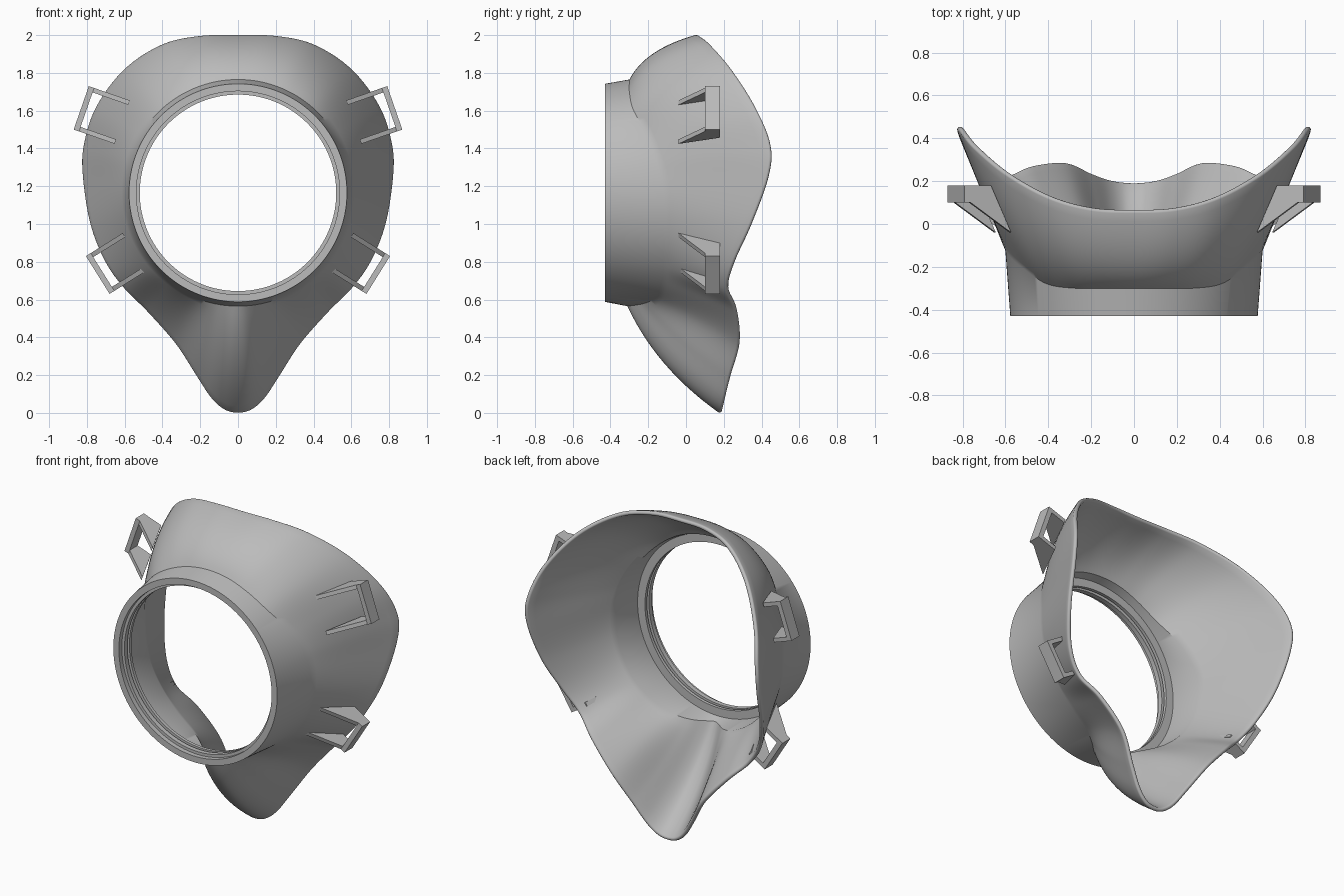
import bpy, bmesh, math
from mathutils import Vector

cube = bpy.data.objects.get("Cube")
if cube:
    bpy.data.objects.remove(cube, do_unlink=True)

grey = bpy.data.materials.new("plain grey")
grey.use_nodes = True
colour = (0.5, 0.5, 0.5, 1)
grey.diffuse_color = colour
grey.node_tree.nodes["Principled BSDF"].inputs["Base Color"].default_value = colour

CENTRE = 1.165      # height of the round opening
WALL = 0.025        # shell thickness


def make_object(name, bm, smooth):
    bmesh.ops.recalc_face_normals(bm, faces=bm.faces)
    mesh = bpy.data.meshes.new(name)
    bm.to_mesh(mesh)
    bm.free()
    obj = bpy.data.objects.new(name, mesh)
    bpy.context.collection.objects.link(obj)
    mesh.materials.append(grey)
    if smooth:
        bpy.ops.object.select_all(action="DESELECT")
        obj.select_set(True)
        bpy.context.view_layer.objects.active = obj
        bpy.ops.object.shade_smooth_by_angle(angle=math.radians(35))
    return obj


def closed_spline(points, steps):
    """Smooth closed curve through points of any dimension."""
    result = []
    count = len(points)
    for i in range(count):
        a, b, c, d = (points[(i + k) % count] for k in (-1, 0, 1, 2))
        for s in range(steps):
            t = s / steps
            result.append([q + t / 2 * (r - p + t * (2 * p - 5 * q + 4 * r - e
                           + t * (3 * (q - r) + e - p)))
                           for p, q, r, e in zip(a, b, c, d)])
    return result


# Face rim, crown to chin: x, z, y, depth where shell meets collar, bulge
RIM = [
    (0, 2, .05, -.3, 1), (.2, 1.995, .06, -.3, 1), (.4, 1.95, .115, -.3, 1),
    (.6, 1.82, .225, -.28, .9), (.75, 1.62, .35, -.21, .5),
    (.815, 1.42, .43, -.16, .2), (.82, 1.25, .42, -.13, 0),
    (.78, 1, .33, -.12, 0), (.7, .8, .24, -.12, 0), (.6, .66, .205, -.12, 0),
    (.48, .54, .25, -.13, -.2), (.33, .37, .265, -.16, -.2),
    (.22, .2, .22, -.22, .4), (.14, .08, .19, -.27, .8),
    (.07, .02, .175, -.3, 1), (0, .004, .17, -.31, 1),
]
# Collar section, from the inner shoulder through the grooves to the front edge
COLLAR = [(.572, -.33), (.52, -.33), (.52, -.35), (.545, -.35), (.545, -.37),
          (.52, -.37), (.52, -.4), (.538, -.4), (.538, -.43), (.577, -.43)]
ROWS = 14


def build_mask():
    loop = RIM + [(-p[0], *p[1:]) for p in RIM[-2:0:-1]]
    outer, collars = [], []
    for x, z, y, join, bulge in closed_spline(loop, 8):
        angle = math.atan2(x, z - CENTRE)
        radial = Vector((math.sin(angle), 0, math.cos(angle)))
        centre = Vector((0, 0, CENTRE))
        start = centre + radial * 0.6 + Vector((0, join, 0))
        end = Vector((x, y, z))
        bend = (start + end) / 2 + bulge * (radial * 0.045 - Vector((0, 0.09, 0)))
        outer.append([start.lerp(bend, t / ROWS).lerp(bend.lerp(end, t / ROWS), t / ROWS)
                      for t in range(ROWS + 1)])
        collars.append([centre + radial * r + Vector((0, d, 0)) for r, d in COLLAR])

    bm = bmesh.new()
    columns = []
    count = len(outer)
    for i, column in enumerate(outer):
        before, after = outer[i - 1], outer[(i + 1) % count]
        inner = []
        for j, point in enumerate(column):
            along = column[min(j + 1, ROWS)] - column[max(j - 1, 0)]
            normal = (after[j] - before[j]).cross(along).normalized()
            if normal.dot(point - Vector((0, point.y, CENTRE))) > 0:
                normal.negate()
            inner.append(point + normal * WALL)
        # rounded lip between outer and inner skin
        middle = (column[-1] + inner[-1]) / 2
        side = column[-1] - middle
        out = (column[-1] - column[-2]).normalized() * WALL / 2
        lip = [middle + side * math.cos(k * math.pi / 6) + out * math.sin(k * math.pi / 6)
               for k in range(1, 6)]
        section = collars[i] + column + lip + inner[::-1]
        columns.append([bm.verts.new(p) for p in section])
    size = len(columns[0])
    for i in range(count):
        a, b = columns[i - 1], columns[i]
        for j in range(size):
            bm.faces.new((a[j - 1], a[j], b[j], b[j - 1]))
    make_object("mask_shell", bm, True)


def prism(bm, outline, origin, inward, tangent, low, high):
    """Extrude an outline of (inward distance, depth) along the tangent."""
    ends = [[bm.verts.new(origin + inward * u + Vector((0, y, 0)) + tangent * s)
             for u, y in outline] for s in (low, high)]
    bm.faces.new(ends[0])
    bm.faces.new(ends[1][::-1])
    for k in range(len(outline)):
        bm.faces.new((ends[0][k - 1], ends[0][k], ends[1][k], ends[1][k - 1]))


def build_strap_loop(name, top, bottom, side):
    top = Vector((top[0] * side, 0, top[1]))
    bottom = Vector((bottom[0] * side, 0, bottom[1]))
    length = (bottom - top).length
    tangent = (bottom - top).normalized()
    inward = Vector((tangent.z, 0, -tangent.x)) * side
    bar = [(0, .1), (0, .18), (.03, .18), (.03, .1)]
    arm = [(.03, .1), (.03, .18), (.13, .18), (.23, -.04)]
    bm = bmesh.new()
    prism(bm, bar, top, inward, tangent, 0, length)
    prism(bm, arm, top, inward, tangent, 0, WALL)
    prism(bm, arm, top, inward, tangent, length - WALL, length)
    make_object(name, bm, False)


build_mask()
for word, side in (("left", 1), ("right", -1)):
    build_strap_loop("upper_strap_loop_" + word, (.79, 1.73), (.87, 1.5), side)
    build_strap_loop("lower_strap_loop_" + word, (.805, .83), (.68, .63), side)
